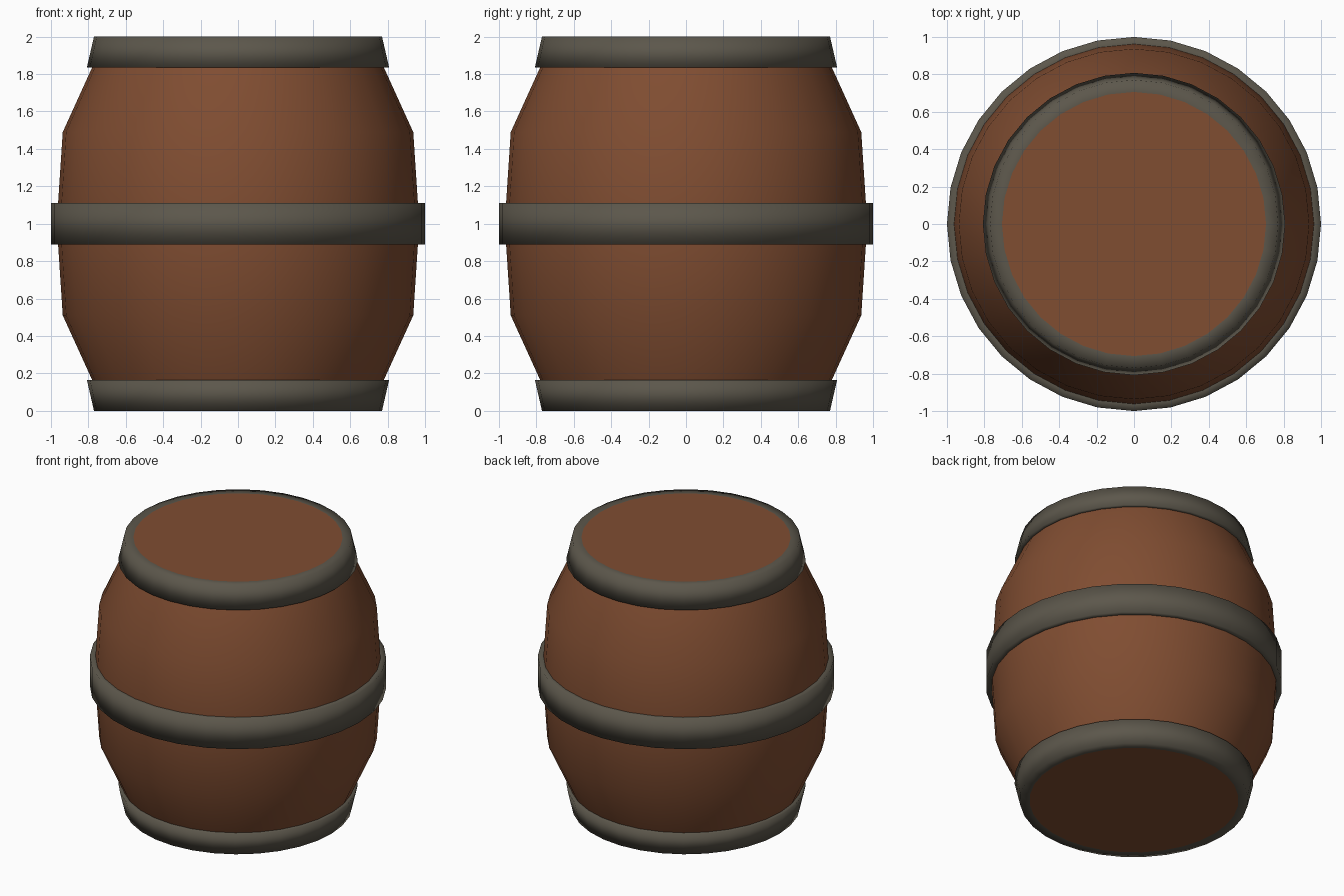
import bpy, bmesh, math

if "Cube" in bpy.data.objects:
    bpy.data.objects.remove(bpy.data.objects["Cube"])

SIDES = 32


def material(name, rgb):
    m = bpy.data.materials.new(name)
    m.diffuse_color = (*rgb, 1)
    m.use_nodes = True
    m.node_tree.nodes["Principled BSDF"].inputs["Base Color"].default_value = m.diffuse_color
    return m


wood = material("brown_wood", (0.215, 0.074, 0.031))
iron = material("dark_iron", (0.107, 0.095, 0.071))


def lathe(name, profile, mat, caps=False, closed=False):
    """Spin an (r, z) profile, listed bottom to top, around the z axis."""
    bm = bmesh.new()
    rings = []
    for r, z in profile:
        rings.append([bm.verts.new((r * math.cos(a), r * math.sin(a), z))
                      for a in (2 * math.pi * i / SIDES for i in range(SIDES))])
    pairs = list(zip(rings, rings[1:]))
    if closed:
        pairs.append((rings[-1], rings[0]))
    for lo, hi in pairs:
        for i in range(SIDES):
            j = (i + 1) % SIDES
            bm.faces.new((lo[i], lo[j], hi[j], hi[i])).smooth = True
    if caps:
        bm.faces.new(rings[0][::-1])
        bm.faces.new(rings[-1])
    me = bpy.data.meshes.new(name)
    bm.to_mesh(me)
    bm.free()
    me.materials.append(mat)
    ob = bpy.data.objects.new(name, me)
    bpy.context.collection.objects.link(ob)
    return ob


# Bulging wooden body with flat heads
half = [(0.706, 0.0), (0.78, 0.165), (0.937, 0.51), (0.962, 0.89)]
lathe("barrel_body", half + [(r, 2 - z) for r, z in reversed(half)], wood, caps=True)

# Iron hoops: outer shells seated on the body
end = [(0.706, 0.0), (0.77, 0.0), (0.808, 0.165), (0.78, 0.165)]
lathe("bottom_hoop", end, iron)
lathe("top_hoop", [(r, 2 - z) for r, z in reversed(end)], iron)
lathe("middle_hoop", [(0.962, 0.89), (1.0, 0.89), (1.0, 1.11), (0.962, 1.11)], iron)
